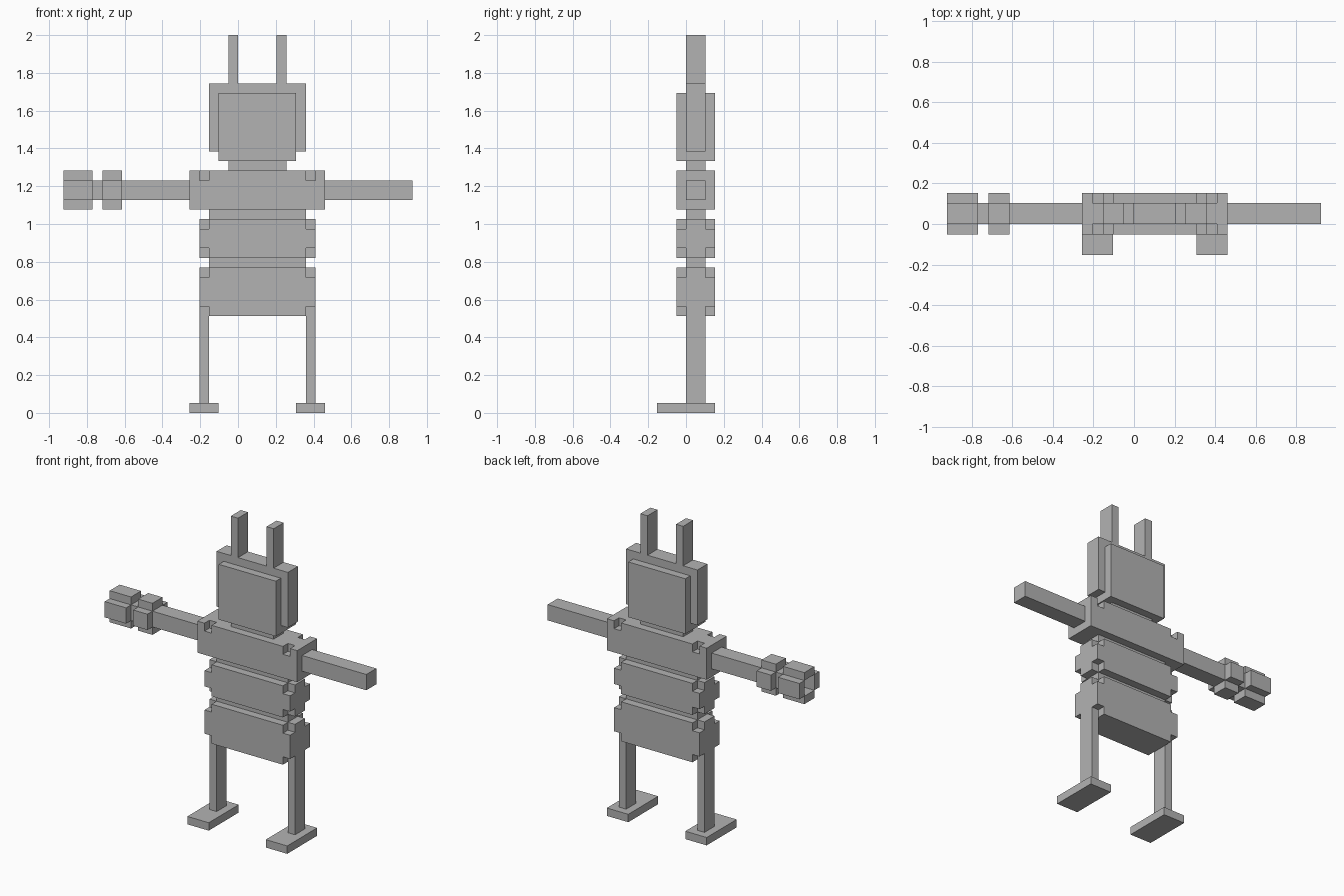
import bpy
import bmesh
from mathutils import Vector

cube = bpy.data.objects.get("Cube")
if cube:
    bpy.data.objects.remove(cube, do_unlink=True)

U = 2 / 39          # one block unit
MID = 2             # body's mirror axis in x, in units
DEPTH = (0, 2)      # thin parts
WIDE = (-1, 3)      # thick parts

grey = bpy.data.materials.new("plain_grey")
grey.use_nodes = True
colour = (0.45, 0.45, 0.45, 1)
grey.diffuse_color = colour
grey.node_tree.nodes["Principled BSDF"].inputs["Base Color"].default_value = colour


def blocks(name, boxes):
    """One object made of boxes given as (x range, y range, z range)."""
    bm = bmesh.new()
    for box in boxes:
        verts = bmesh.ops.create_cube(bm, size=1)["verts"]
        for v in verts:
            v.co = Vector([(a + b) / 2 + c * (b - a) for (a, b), c in zip(box, v.co)]) * U
    mesh = bpy.data.meshes.new(name)
    bm.to_mesh(mesh)
    bm.free()
    mesh.materials.append(grey)
    obj = bpy.data.objects.new(name, mesh)
    bpy.context.collection.objects.link(obj)
    return obj


def block(name, x, y, z):
    return blocks(name, [(x, y, z)])


def flip(x):
    """Mirror an x range across the body's axis."""
    return (2 * MID - x[1], 2 * MID - x[0])


def notched(name, x, z, notch_x, notch_zs):
    """Thick body block with notches cut from its front and back edges."""
    obj = block(name, x, WIDE, z)
    cutter = blocks(name + "_cutter", [(nx, ny, nz)
                                       for nx in (notch_x, flip(notch_x))
                                       for ny in ((-2, 0), (2, 4))
                                       for nz in notch_zs])
    cutter.hide_render = True
    mod = obj.modifiers.new("notches", "BOOLEAN")
    mod.operation = "DIFFERENCE"
    mod.solver = "EXACT"
    mod.object = cutter
    graph = bpy.context.evaluated_depsgraph_get()
    mesh = bpy.data.meshes.new_from_object(obj.evaluated_get(graph))
    obj.modifiers.clear()
    obj.data = mesh
    bpy.data.objects.remove(cutter, do_unlink=True)


# Torso, from the hips up
notched("pelvis", (-4, 8), (10, 15), (-5, -3), [(9, 11), (14, 16)])
block("lower_waist", (-3, 7), DEPTH, (15, 16))
notched("belly", (-4, 8), (16, 20), (-5, -3), [(15, 17), (19, 21)])
block("upper_waist", (-3, 7), DEPTH, (20, 21))
notched("chest", (-5, 9), (21, 25), (-4, -3), [(24, 26)])

# Head
block("neck", (-1, 5), DEPTH, (25, 26))
block("face_block", (-2, 6), WIDE, (26, 33))
block("head_plate", (-3, 7), DEPTH, (27, 34))

# Mirrored pairs
for side, place in (("right", lambda x: x), ("left", flip)):
    block(side + "_ear", place((-1, 0)), DEPTH, (34, 39))
    block(side + "_leg", place((-4, -3)), DEPTH, (1, 10))
    block(side + "_foot", place((-5, -2)), (-3, 3), (0, 1))

# Arms
block("left_arm", (9, 18), DEPTH, (22, 24))
block("right_arm", (-15, -5), DEPTH, (22, 24))

# Four pads around the right wrist and an open right hand
for name, x in (("right_wrist_pads", (-14, -12)), ("right_hand_pads", (-18, -15))):
    blocks(name, [(x, (-1, 0), (22, 24)), (x, (2, 3), (22, 24)),
                  (x, DEPTH, (21, 22)), (x, DEPTH, (24, 25))])
